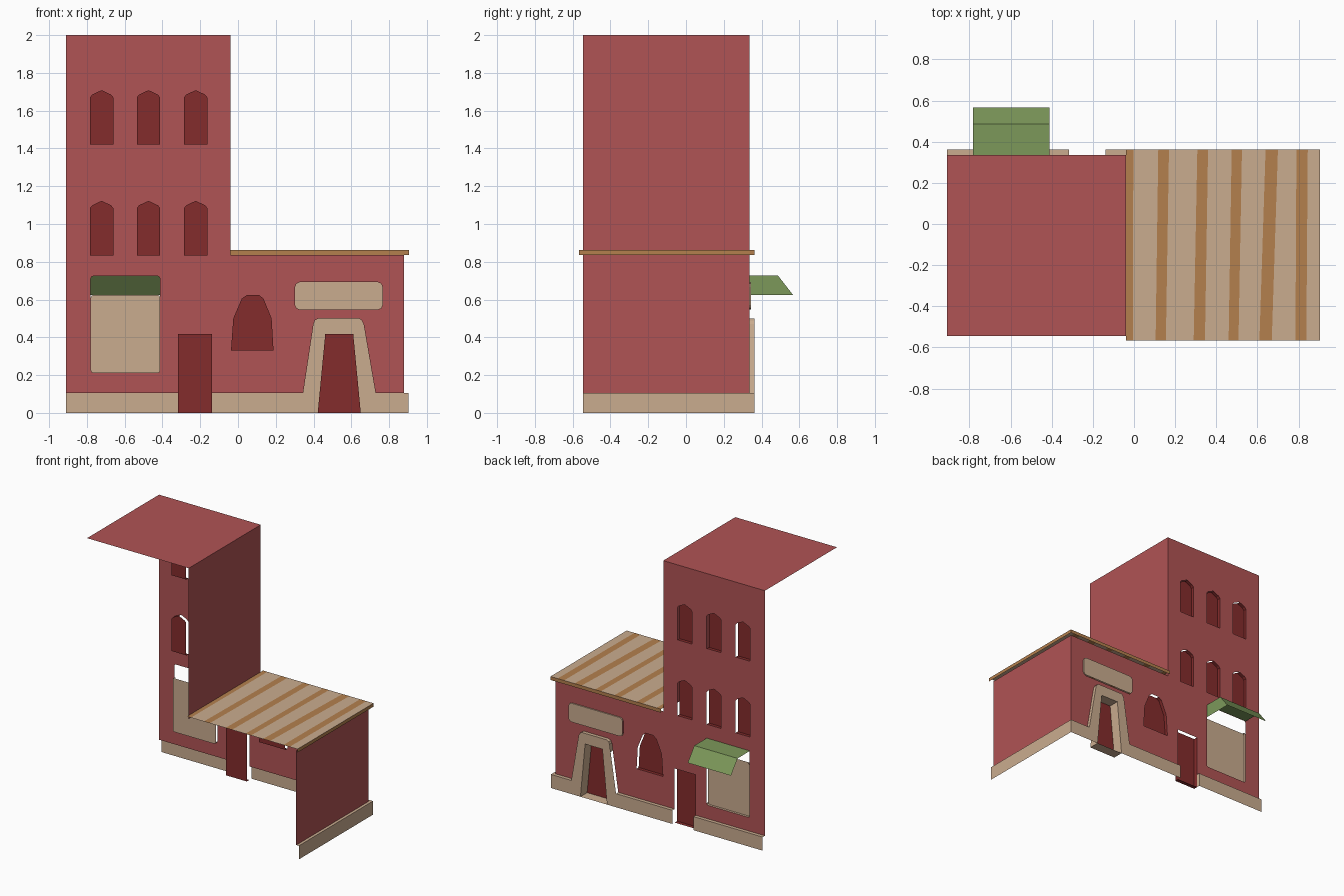
import bpy
from mathutils import Vector
from mathutils.geometry import tessellate_polygon

if "Cube" in bpy.data.objects:
    bpy.data.objects.remove(bpy.data.objects["Cube"])


def material(name, rgb):
    m = bpy.data.materials.new(name)
    m.diffuse_color = (*rgb, 1)
    m.use_nodes = True
    m.node_tree.nodes["Principled BSDF"].inputs["Base Color"].default_value = m.diffuse_color
    return m


RED = material("wall red", (.434, .087, .089))
DARK = material("dark red", (.231, .025, .025))
TAN = material("tan", (.591, .413, .275))
BROWN = material("wood brown", (.456, .216, .076))
GREEN = material("awning green", (.202, .314, .102))

WALL, BASE = .335, .362      # depth of the wall face and of the plinth face
BACK = -.545


def mesh(name, verts, faces, *mats):
    me = bpy.data.meshes.new(name)
    me.from_pydata(verts, [], faces)
    for m in mats:
        me.materials.append(m)
    ob = bpy.data.objects.new(name, me)
    bpy.context.collection.objects.link(ob)
    return ob


def sheet(name, outline, y, mat, holes=()):
    """Flat upright sheet facing +y, with optional holes."""
    loops = [[Vector((x, z, 0)) for x, z in l] for l in (outline, *holes)]
    pts = [p for l in loops for p in l]
    faces = []
    for a, b, c in tessellate_polygon(loops):
        up = (pts[b] - pts[a]).cross(pts[c] - pts[a]).z
        faces.append((a, c, b) if up > 0 else (a, b, c))
    return mesh(name, [(p.x, y, p.y) for p in pts], faces, mat)


def sides(name, loop, y0, y1, mat, inward, every=False):
    """Edge strips of a counter-clockwise loop; only right and up facing ones unless every."""
    verts, faces = [], []
    for (x0, z0), (x1, z1) in zip(loop, loop[1:] + loop[:1]):
        n = Vector((z1 - z0, x0 - x1)).normalized() * (-1 if inward else 1)
        if every or n.x > .3 or n.y > .3:
            k = len(verts)
            verts += [(x0, y0, z0), (x1, y0, z1), (x1, y1, z1), (x0, y1, z0)]
            faces.append((k, k + 1, k + 2, k + 3) if inward else (k + 3, k + 2, k + 1, k))
    return mesh(name, verts, faces, mat)


def rect(x0, x1, z0, z1, c=0):
    """Rectangle with cut corners."""
    if not c:
        return [(x0, z0), (x1, z0), (x1, z1), (x0, z1)]
    d = c * .3
    out = []
    for cx, cz, sx, sz in ((x0, z0, 1, 1), (x1, z0, -1, 1), (x1, z1, -1, -1), (x0, z1, 1, -1)):
        p = [(cx, cz + sz * c), (cx + sx * d, cz + sz * d), (cx + sx * c, cz)]
        out += p if sx == sz else p[::-1]
    return out


def arched(x, z):
    w = .062
    return [(x - w, z), (x + w, z), (x + w, z + .25), (x + w - .012, z + .265), (x + .012, z + .283),
            (x, z + .288), (x - .012, z + .283), (x - w + .012, z + .265), (x - w, z + .25)]


# Openings
windows = [arched(x, z) for z in (.834, 1.42) for x in (-.722, -.474, -.224)]
big_window = [(-.037, .33), (.188, .33), (.178, .5), (.135, .605), (.11, .625),
              (.048, .625), (.02, .605), (-.025, .5)]
shop = rect(-.78, -.412, .21, .725, .015)
sign = rect(.302, .765, .547, .692, .025)
frame_top = [(.345, .105), (.40, .47), (.408, .49), (.425, .5),
             (.64, .5), (.655, .49), (.665, .47), (.728, .105)]

# Facade
sheet("facade_wall",
      [(-.91, .105), (-.317, .105), (-.317, .418), (-.138, .418), (-.138, .105), *frame_top,
       (.88, .105), (.88, .835), (-.04, .835), (-.04, 2), (-.91, 2)],
      WALL, RED, windows + [big_window, shop, sign])

# Recessed windows
for i, w in enumerate(windows + [big_window]):
    sheet(f"window_{i}", w, WALL - .025, DARK)
    sides(f"window_reveal_{i}", w, WALL, WALL - .025, DARK, True)

# Shop window, under the awning
pane = rect(-.78, -.412, .21, .625, .015)
sheet("shop_window", pane, WALL - .018, TAN)
sides("shop_window_reveal", pane, WALL, WALL - .018, TAN, True)

# Sign board
sheet("sign_board", sign, WALL + .009, TAN)
sides("sign_board_edge", sign, WALL + .009, WALL, TAN, False)

# Small door
door = rect(-.317, -.138, 0, .418)
sheet("small_door", door, WALL - .03, DARK)
sides("small_door_reveal", door, WALL, WALL - .03, DARK, True)

# Plinth along the facade, joined with the tapered door frame
sheet("plinth_left", rect(-.91, -.317, 0, .105), BASE, TAN)
sides("plinth_left_edge", rect(-.91, -.317, 0, .105), BASE, WALL, TAN, False)
opening = [(.422, 0), (.65, 0), (.61, .418), (.462, .418)]
front = [(-.138, 0), opening[0], opening[3], opening[2], opening[1], (.902, 0), (.902, .105),
         *frame_top[::-1], (-.138, .105)]
sheet("door_frame", front, BASE, TAN)
for n, loop in (("plinth_middle_edge", rect(-.138, .345, 0, .105)),
                ("plinth_right_edge", rect(.728, .902, 0, .105))):
    x0, x1 = loop[0][0], loop[1][0]
    mesh(n, [(x0, WALL, .105), (x1, WALL, .105), (x1, BASE, .105), (x0, BASE, .105)],
         [(0, 1, 2, 3)], TAN)
sides("door_frame_edge", frame_top[::-1], BASE, WALL, TAN, False)

# Tapered door
sheet("tapered_door", opening, .28, DARK)
x0, x1 = opening[0][0], opening[1][0]
sides("tapered_door_reveal", opening, BASE, .28, TAN, True, True)

# Right side: wall and plinth
mesh("right_wall", [(.88, BACK, .105), (.88, WALL, .105), (.88, WALL, .835), (.88, BACK, .835)],
     [(0, 1, 2, 3)], RED)
mesh("right_plinth", [(.902, BACK, 0), (.902, BASE, 0), (.902, BASE, .105), (.902, BACK, .105),
                      (.88, BASE, .105), (.88, BACK, .105)], [(0, 1, 2, 3), (3, 2, 4, 5)], TAN)

# Tower: inner side wall and roof
mesh("tower_side", [(-.04, BACK, .835), (-.04, WALL, .835), (-.04, WALL, 2), (-.04, BACK, 2)],
     [(0, 1, 2, 3)], RED)
mesh("tower_roof", [(-.91, BACK, 2), (-.04, BACK, 2), (-.04, WALL, 2), (-.91, WALL, 2)],
     [(0, 1, 2, 3)], RED)

# Striped low roof: each cut is (x at front, x at back)
cuts = [(-.04, -.04), (-.006, -.003), (.105, .118), (.155, .17), (.29, .308), (.345, .36),
        (.46, .475), (.508, .525), (.61, .64), (.67, .7), (.785, .79), (.838, .845), (.905, .905)]
f, b, top, low = -.567, .363, .862, .835
verts = [v for a, c in cuts for v in ((a, f, top), (c, b, top))]
faces = [(2 * i, 2 * i + 2, 2 * i + 3, 2 * i + 1) for i in range(len(cuts) - 1)]
roof = mesh("striped_roof", verts, faces, TAN, BROWN)
for i, p in enumerate(roof.data.polygons):
    p.material_index = (i + 1) % 2
mesh("roof_edge", [(.905, f, low), (.905, b, low), (.905, b, top), (.905, f, top),
                   (-.04, b, low), (-.04, b, top)], [(0, 1, 2, 3), (1, 4, 5, 2)], BROWN)

# Awning: top, slope and right cheek
prof = [(WALL, .727), (.487, .727), (.567, .624), (WALL, .624)]
mesh("awning", [(x, y, z) for x in (-.782, -.412) for y, z in prof],
     [(0, 4, 5, 1), (1, 5, 6, 2), (7, 6, 5, 4)], GREEN)
